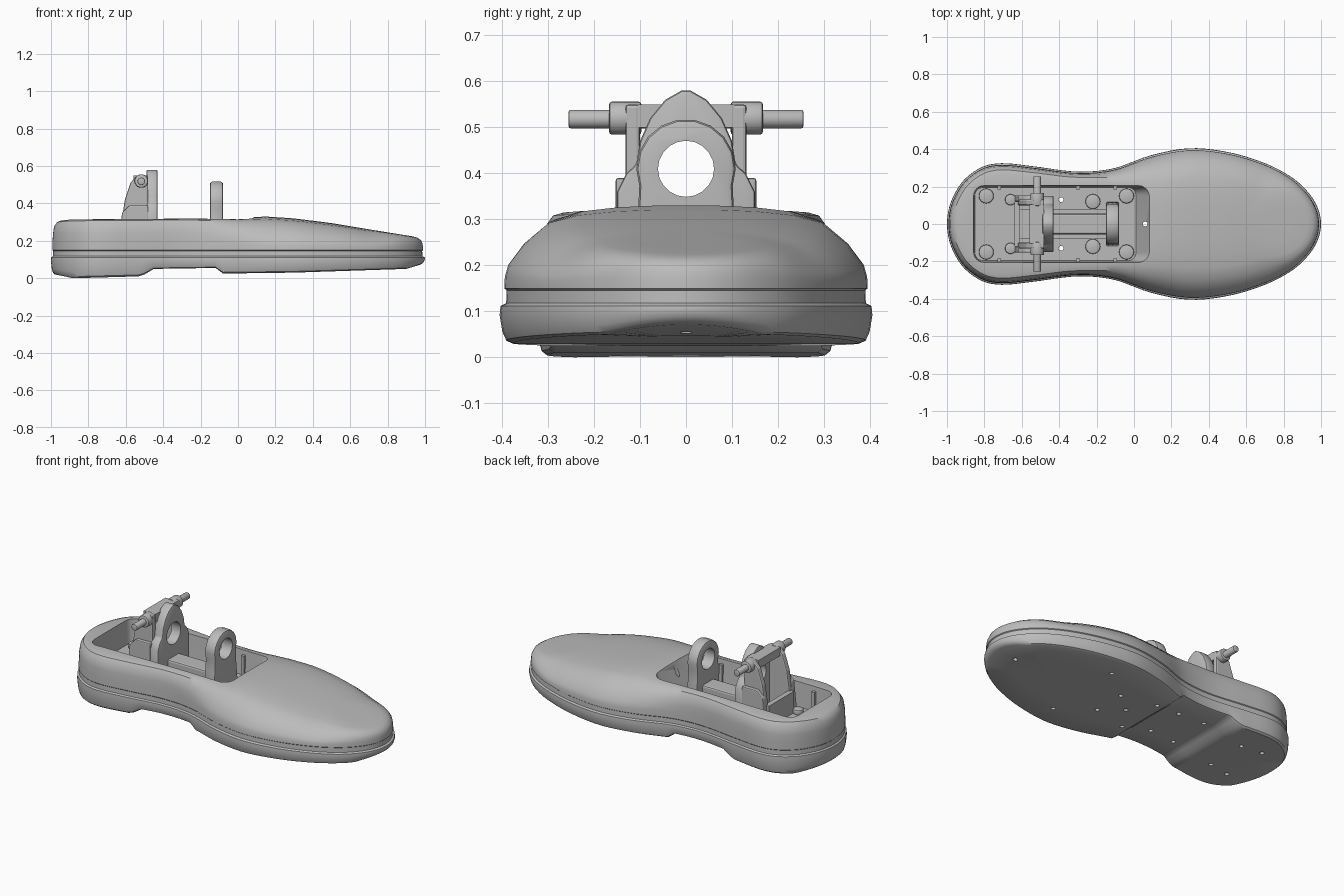
import bpy, bmesh, math
from mathutils import Vector

if "Cube" in bpy.data.objects:
    bpy.data.objects.remove(bpy.data.objects["Cube"])

grey = bpy.data.materials.new("plain grey")
grey.use_nodes = True
grey.diffuse_color = (0.5, 0.5, 0.5, 1)
grey.node_tree.nodes["Principled BSDF"].inputs["Base Color"].default_value = (0.5, 0.5, 0.5, 1)


def activate(ob):
    bpy.ops.object.select_all(action='DESELECT')
    ob.select_set(True)
    bpy.context.view_layer.objects.active = ob


def make(name, bm):
    bmesh.ops.recalc_face_normals(bm, faces=bm.faces)
    me = bpy.data.meshes.new(name)
    bm.to_mesh(me)
    bm.free()
    me.materials.append(grey)
    ob = bpy.data.objects.new(name, me)
    bpy.context.collection.objects.link(ob)
    return ob


def smooth(ob, angle=35):
    activate(ob)
    bpy.ops.object.shade_smooth_by_angle(angle=math.radians(angle))


def bevel(ob, width):
    mod = ob.modifiers.new("bevel", 'BEVEL')
    mod.width, mod.segments, mod.limit_method = width, 2, 'ANGLE'
    activate(ob)
    bpy.ops.object.modifier_apply(modifier=mod.name)
    return ob


def cut(ob, cutter):
    cutter.hide_render = True
    mod = ob.modifiers.new("cut", 'BOOLEAN')
    mod.operation, mod.solver, mod.object = 'DIFFERENCE', 'EXACT', cutter
    activate(ob)
    bpy.ops.object.modifier_apply(modifier=mod.name)
    bpy.data.objects.remove(cutter)


def loft(name, rings):
    bm = bmesh.new()
    loops = [[bm.verts.new(p) for p in r] for r in rings]
    n = len(loops[0])
    for a, b in zip(loops, loops[1:]):
        for i in range(n):
            bm.faces.new((a[i], a[(i + 1) % n], b[(i + 1) % n], b[i]))
    bm.faces.new(loops[0])
    bm.faces.new(loops[-1])
    return make(name, bm)


def slab(name, pts, axis, lo, hi):
    """Extrude a flat outline along x (points y,z) or y (points x,z)."""
    place = {'x': lambda u, v, t: (t, u, v), 'y': lambda u, v, t: (u, t, v)}[axis]
    return loft(name, [[place(u, v, t) for u, v in pts] for t in (lo, hi)])


def box(name, x, y, z):
    return slab(name, [(x[0], z[0]), (x[1], z[0]), (x[1], z[1]), (x[0], z[1])], 'y', *y)


def rod(name, centre, r, length, axis, sides=24):
    bm = bmesh.new()
    bmesh.ops.create_cone(bm, cap_ends=True, segments=sides, radius1=r, radius2=r, depth=length)
    ob = make(name, bm)
    turn = {'x': (0, math.pi / 2, 0), 'y': (math.pi / 2, 0, 0), 'z': (0, 0, 0)}[axis]
    ob.rotation_euler, ob.location = turn, centre
    bpy.context.view_layer.update()
    return ob


def lerp(table, x):
    for (a, u), (b, v) in zip(table, table[1:]):
        if x <= b:
            return u + (v - u) * (x - a) / (b - a)
    return table[-1][1]


def ease(a, b, x):
    t = min(max((x - a) / (b - a), 0), 1)
    return t * t * (3 - 2 * t)


def hermite(table, x):
    k = next((i for i in range(len(table) - 2) if x <= table[i + 1][0]), len(table) - 2)

    def slope(i):
        i0, i1 = max(i - 1, 0), min(i + 1, len(table) - 1)
        return (table[i1][1] - table[i0][1]) / (table[i1][0] - table[i0][0])
    (a, u), (b, v) = table[k], table[k + 1]
    h, t = b - a, (x - a) / (b - a)
    return (u * (1 + 2 * t) * (1 - t) ** 2 + v * t * t * (3 - 2 * t)
            + h * slope(k) * t * (1 - t) ** 2 + h * slope(k + 1) * t * t * (t - 1))


# Plan outline, crown line and underside line of the foot
half_width = [(-1, 0), (-.97, .14), (-.9, .245), (-.8, .31), (-.7, .325), (-.55, .31), (-.3, .28),
              (-.1, .3), (.1, .37), (.3, .405), (.5, .385), (.7, .325), (.85, .245), (.95, .145), (1, 0)]
squared = [(x, w * w) for x, w in half_width]
crown = [(-1, .305), (-.9, .315), (0, .322), (.15, .33), (.3, .32), (.5, .295), (.8, .245), (1, .215)]
under = [(-1, .025), (-.88, 0), (-.53, .01), (-.5, .02), (-.45, .05), (-.12, .055), (-.08, .025),
         (.3, .03), (.9, .05), (1, .08)]
xs = sorted({-math.cos(math.pi * i / 64) for i in range(65)} | {-.53, -.5, -.45, -.12, -.08})
outline = [(x, math.sqrt(max(hermite(squared, x), 0))) for x in xs]
outline += [(x, -w) for x, w in reversed(outline[1:-1])]


def shrink(p, s):
    c = min(max(p[0], -.7), .6)
    return c + (p[0] - c) * s, p[1] * s


# Each level: inward scale and share of the height between two reference lines
sole_levels = [(0, 0), (.5, 0), (.93, 0), (.965, .08), (.985, .3), (1, .75), (.995, 1)]
toe_levels = [(.975, 0), (.972, .15), (.955, .3), (.87, .57), (.74, .83), (.58, .93), (.38, .98), (.18, 1), (0, 1)]
heel_levels = [(.975, 0), (.972, .3), (.965, .55), (.945, .8), (.89, .95), (.82, .99), (.6, 1), (.3, 1), (0, 1)]

rings = []
for s, f in sole_levels:
    ring = []
    for p in outline:
        x, y = shrink(p, s)
        low = lerp(under, x)
        ring.append((x, y, low + (.112 - low) * f))
    rings.append(ring)
rings.append([(*shrink(p, .965), .118) for p in outline])
rings.append([(*shrink(p, .962), .146) for p in outline])
for (ts, tf), (hs, hf) in zip(toe_levels, heel_levels):
    ring = []
    for p in outline:
        t = ease(-.3, .2, p[0]) * (1 - ease(.7, 1, p[0]))
        x, y = shrink(p, hs + (ts - hs) * t)
        f = hf + (tf - hf) * t
        ring.append((x, y, .15 + (lerp(crown, x) - .15) * f))
    rings.append(ring)

bm = bmesh.new()
loops = [[bm.verts.new(p) for p in r] for r in rings]
n = len(outline)
for a, b in zip(loops, loops[1:]):
    for i in range(n):
        bm.faces.new((a[i], a[(i + 1) % n], b[(i + 1) % n], b[i]))
bmesh.ops.remove_doubles(bm, verts=bm.verts, dist=1e-5)
foot_shell = make("foot_shell", bm)


# Open ankle well with a sloping front wall
def round_rect(x0, x1, hw, r, z):
    pts = []
    for cx, cy, start in ((x1 - r, hw - r, 0), (x0 + r, hw - r, 1), (x0 + r, r - hw, 2), (x1 - r, r - hw, 3)):
        for k in range(7):
            a = math.pi / 2 * (start + k / 6)
            pts.append((cx + r * math.cos(a), cy + r * math.sin(a), z))
    return pts


floor = .17
cut(foot_shell, loft("well_cutter", [round_rect(-.85, .01, .195, .04, floor),
                                     round_rect(-.86, .1, .208, .06, .36)]))

# Screw holes through the sole
sole_holes = [(.06, 0), (.85, 0)]
for x, y in ((-.39, .13), (-.79, .15), (-.66, .13), (-.22, .12), (-.04, .15), (.37, .25), (.18, .1)):
    sole_holes += [(x, y), (x, -y)]
for x, y in sole_holes:
    through = x in (.06, -.39)
    cut(foot_shell, rod("hole_cutter", (x, y, .1 if through else 0), .013, .6 if through else .2, 'z', 12))
smooth(foot_shell)

# Bolts, standoffs and wall ribs in the well
for side in (1, -1):
    for x, y, r in ((-.79, .15, .04), (-.22, .12, .04), (-.04, .15, .04), (-.66, .13, .03)):
        smooth(bevel(rod("floor_bolt", (x, side * y, floor + .012), r, .03, 'z', 16), .006))
    for x in (-.72, -.3, -.1):
        box("wall_rib", (x - .01, x + .01), sorted((side * .185, side * .202)), (floor - .01, .29))

# Pylon link bar between the two mounts
bevel(box("link_bar", (-.44, -.13), (-.055, .055), (floor - .01, .27)), .01)
box("link_base", (-.64, -.08), (-.08, .08), (floor - .01, .19))

# Front mount: eye plate with a flared foot
arc = [(math.radians(a)) for a in range(-20, 201, 20)]
eye = [(.12, floor - .01), (.105, .3)] + [(.108 * math.cos(a), .41 + .108 * math.sin(a)) for a in arc]
eye += [(-.105, .3), (-.12, floor - .01)]
front_eye = bevel(slab("front_eye", eye, 'x', -.15, -.08), .012)
cut(front_eye, rod("eye_cutter", (-.115, 0, .41), .061, .3, 'x', 20))
smooth(front_eye)

# Rear mount: tall plate with a hole
half = [(.15, floor - .01), (.15, .36), (.13, .4), (.108, .42), (.1, .47), (.078, .52), (.045, .56), (.01, .58)]
rear_plate = bevel(slab("rear_plate", half + [(-y, z) for y, z in reversed(half)], 'x', -.49, -.43), .008)
cut(rear_plate, rod("plate_cutter", (-.46, 0, .41), .066, .3, 'x', 20))
smooth(rear_plate)

# Side arms, their feet and the cross pin
arm = [(-.63, floor - .01), (-.62, .32), (-.605, .42), (-.575, .51), (-.54, .55), (-.48, .55), (-.48, floor - .01)]
gusset = [(-.64, floor - .01), (-.62, .35), (-.58, .39), (-.48, .39), (-.48, floor - .01)]
for side in (1, -1):
    bevel(slab("side_arm", arm, 'y', *sorted((side * .1, side * .132))), .008)
    bevel(slab("arm_foot", gusset, 'y', *sorted((side * .12, side * .153))), .006)
    smooth(bevel(rod("pin_sleeve", (-.517, side * .132, .52), .036, .07, 'y'), .006))
box("rear_wall", (-.64, -.61), (-.12, .12), (floor - .01, .3))
box("arm_bridge", (-.56, -.48), (-.105, .105), (.5, .55))
smooth(bevel(rod("cross_pin", (-.517, 0, .518), .02, .51, 'y'), .004))
